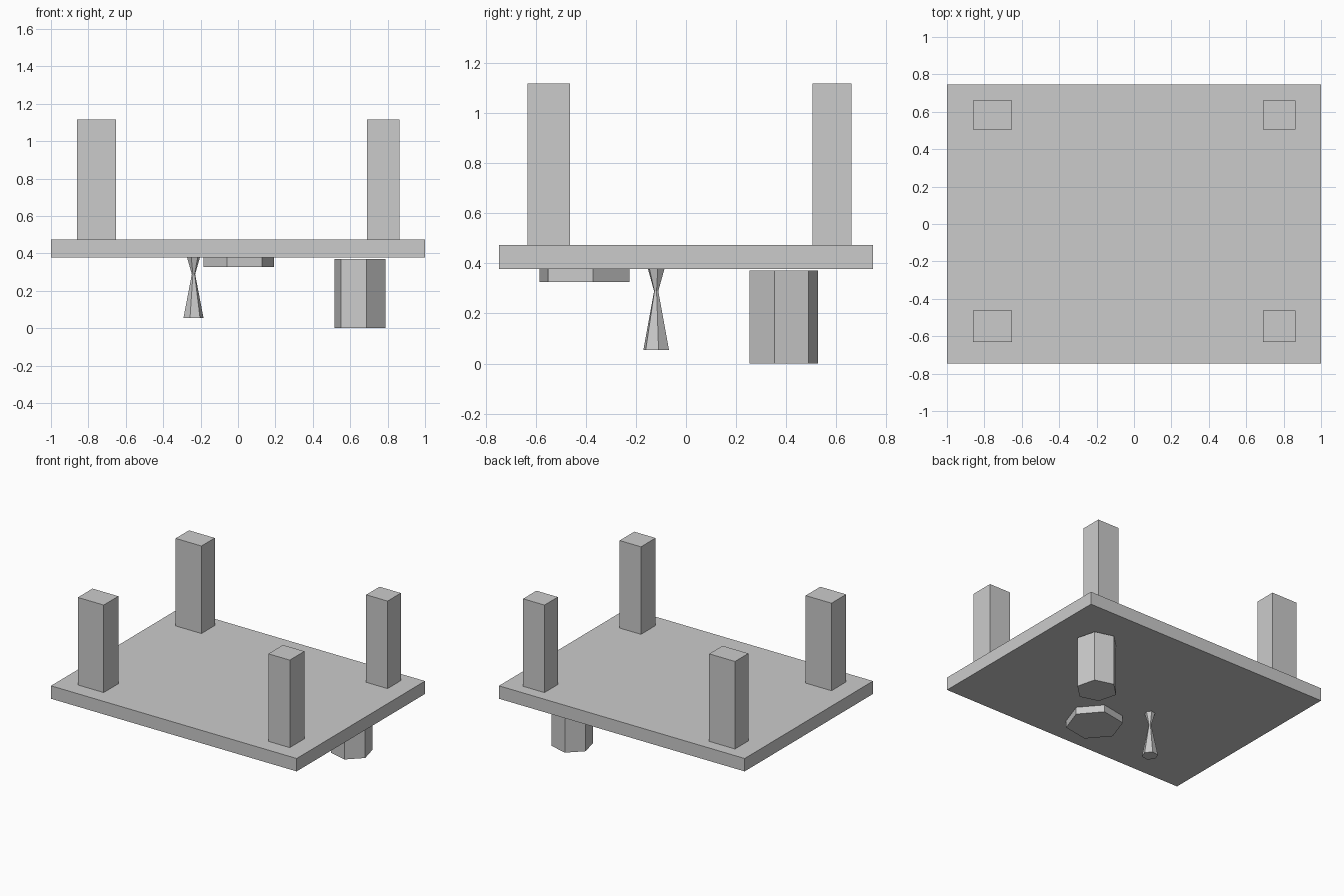
import bpy, bmesh, math

if "Cube" in bpy.data.objects:
    bpy.data.objects.remove(bpy.data.objects["Cube"])


def finish(name, bm):
    bmesh.ops.recalc_face_normals(bm, faces=bm.faces[:])
    mesh = bpy.data.meshes.new(name)
    bm.to_mesh(mesh)
    bm.free()
    obj = bpy.data.objects.new(name, mesh)
    bpy.context.collection.objects.link(obj)


def box(name, x, y, z):
    """Box from (min, max) ranges on each axis."""
    bm = bmesh.new()
    bmesh.ops.create_cube(bm, size=1)
    for v in bm.verts:
        v.co = [(a + b) / 2 + c * (b - a) for c, (a, b) in zip(v.co, (x, y, z))]
    finish(name, bm)


def hex_lathe(name, centre, turn, profile):
    """Six-sided solid through (radius, z) rings, turned by an angle in degrees."""
    bm = bmesh.new()
    rings = []
    for r, z in profile:
        angles = [math.radians(turn + 60 * i) for i in range(6)]
        rings.append([bm.verts.new((centre[0] + r * math.cos(a),
                                    centre[1] + r * math.sin(a), z)) for a in angles])
    for lo, hi in zip(rings, rings[1:]):
        for i in range(6):
            j = (i + 1) % 6
            bm.faces.new((lo[i], lo[j], hi[j], hi[i]))
    bm.faces.new(rings[0])
    bm.faces.new(rings[-1])
    finish(name, bm)


BOTTOM, TOP, LEG_END = 0.378, 0.473, 1.117

# Upturned table: slab with four legs pointing up
box("tabletop", (-1, 1), (-0.746, 0.746), (BOTTOM, TOP))
for side, xs in (("left", (-0.861, -0.651)), ("right", (0.69, 0.864))):
    for end, ys in (("front", (-0.632, -0.462)), ("back", (0.505, 0.66))):
        box(f"{end}_{side}_leg", xs, ys, (TOP, LEG_END))

# Tableware under the slab
hex_lathe("cup", (0.652, 0.391), 44.4, [(0.141, 0.0), (0.141, 0.371)])
hex_lathe("plate", (0.004, -0.405), 10.5, [(0.191, 0.326), (0.191, BOTTOM)])
hex_lathe("goblet", (-0.238, -0.119), 10,
          [(0.0545, 0.054), (0.009, 0.289), (0.035, BOTTOM)])
